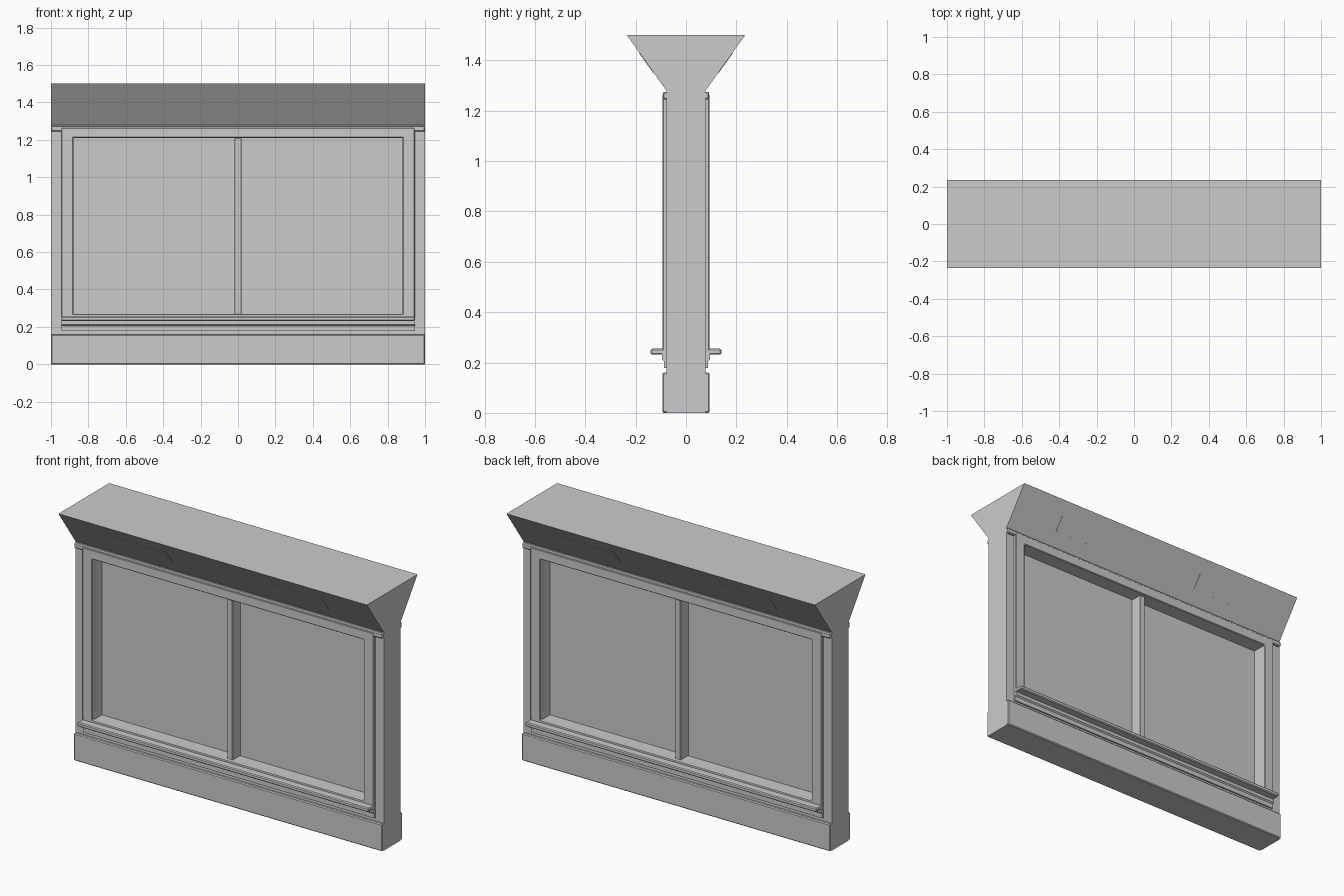
import bpy, bmesh
from mathutils import Vector

if "Cube" in bpy.data.objects:
    bpy.data.objects.remove(bpy.data.objects["Cube"])


def finish(name, bm, bevel=0.0):
    bmesh.ops.recalc_face_normals(bm, faces=bm.faces)
    mesh = bpy.data.meshes.new(name)
    bm.to_mesh(mesh)
    bm.free()
    ob = bpy.data.objects.new(name, mesh)
    bpy.context.collection.objects.link(ob)
    if bevel:
        mod = ob.modifiers.new("edge_bevel", 'BEVEL')
        mod.width = bevel
        mod.segments = 1
    return ob


def box(name, x, y, z, bevel=0.0):
    bm = bmesh.new()
    bmesh.ops.create_cube(bm, size=1)
    for v in bm.verts:
        v.co = [a[0] + (c + 0.5) * (a[1] - a[0]) for a, c in zip((x, y, z), v.co)]
    return finish(name, bm, bevel)


def extrude_x(name, profile, x0, x1, bevel=0.0):
    """Closed (y, z) profile swept along x."""
    bm = bmesh.new()
    face = bm.faces.new([bm.verts.new((x0, y, z)) for y, z in profile])
    res = bmesh.ops.extrude_face_region(bm, geom=[face])
    for v in res["geom"]:
        if isinstance(v, bmesh.types.BMVert):
            v.co.x = x1
    return finish(name, bm, bevel)


def ring(name, outer, inner, y0, y1, bevel=0.0):
    """Rectangular frame; outer and inner are (half width, bottom, top)."""
    bm = bmesh.new()
    loops = []
    for y in (y0, y1):
        for w, b, t in (outer, inner):
            loops.append([bm.verts.new((x, y, z))
                          for x, z in ((-w, b), (w, b), (w, t), (-w, t))])
    for a, b in ((0, 1), (1, 3), (3, 2), (2, 0)):
        for i in range(4):
            j = (i + 1) % 4
            bm.faces.new((loops[a][i], loops[a][j], loops[b][j], loops[b][i]))
    return finish(name, bm, bevel)


# Wall with flared header, and the window opening cut through it
T = 0.078
half = [(T, 0), (T, 1.28), (0.235, 1.5)]
wall = extrude_x("wall", half + [(-y, z) for y, z in reversed(half)], -1, 1)
cutter = box("opening_cutter", (-0.88, 0.88), (-0.2, 0.2), (0.265, 1.21))
cutter.hide_render = True
cutter.hide_set(True)
cut = wall.modifiers.new("opening", 'BOOLEAN')
cut.object = cutter
cut.solver = 'EXACT'

# Glass and centre mullion
box("glass", (-0.88, 0.88), (-0.004, 0.004), (0.265, 1.21))
box("mullion", (-0.018, 0.018), (-0.075, 0.075), (0.265, 1.21), 0.003)


def span(side, a, b):
    return tuple(sorted((side * a, side * b)))


# Trim repeated on both faces
for side, label in ((-1, "front"), (1, "back")):
    ring(label + "_window_trim", (0.945, 0.24, 1.265), (0.88, 0.268, 1.21),
         side * 0.07, side * 0.094, 0.004)
    box(label + "_top_rail", (-1, 1), span(side, 0.07, 0.092), (1.245, 1.275), 0.005)
    box(label + "_sill", (-0.945, 0.945), span(side, 0.07, 0.14), (0.231, 0.255), 0.005)
    apron = [(0.07, 0.235), (0.095, 0.235), (0.095, 0.212), (0.087, 0.205),
             (0.087, 0.178), (0.07, 0.178)]
    extrude_x(label + "_apron", [(side * y, z) for y, z in apron], -0.945, 0.945)
    box(label + "_baseboard", (-1, 1), span(side, 0.07, 0.094), (0, 0.16), 0.005)

    # Light panels lying on the sloped header
    slope = Vector((0.157, 0.22))
    normal = Vector((0.22, -0.157)).normalized()
    low, high = [Vector((T, 1.28)) + slope * f for f in (0.33, 0.68)]
    panel = [low - normal * 0.003, low + normal * 0.002,
             high + normal * 0.002, high - normal * 0.003]
    for x, hand in ((-0.505, "left"), (0.505, "right")):
        extrude_x(f"{label}_{hand}_light_panel", [(side * p.x, p.y) for p in panel],
                  x - 0.175, x + 0.175)
